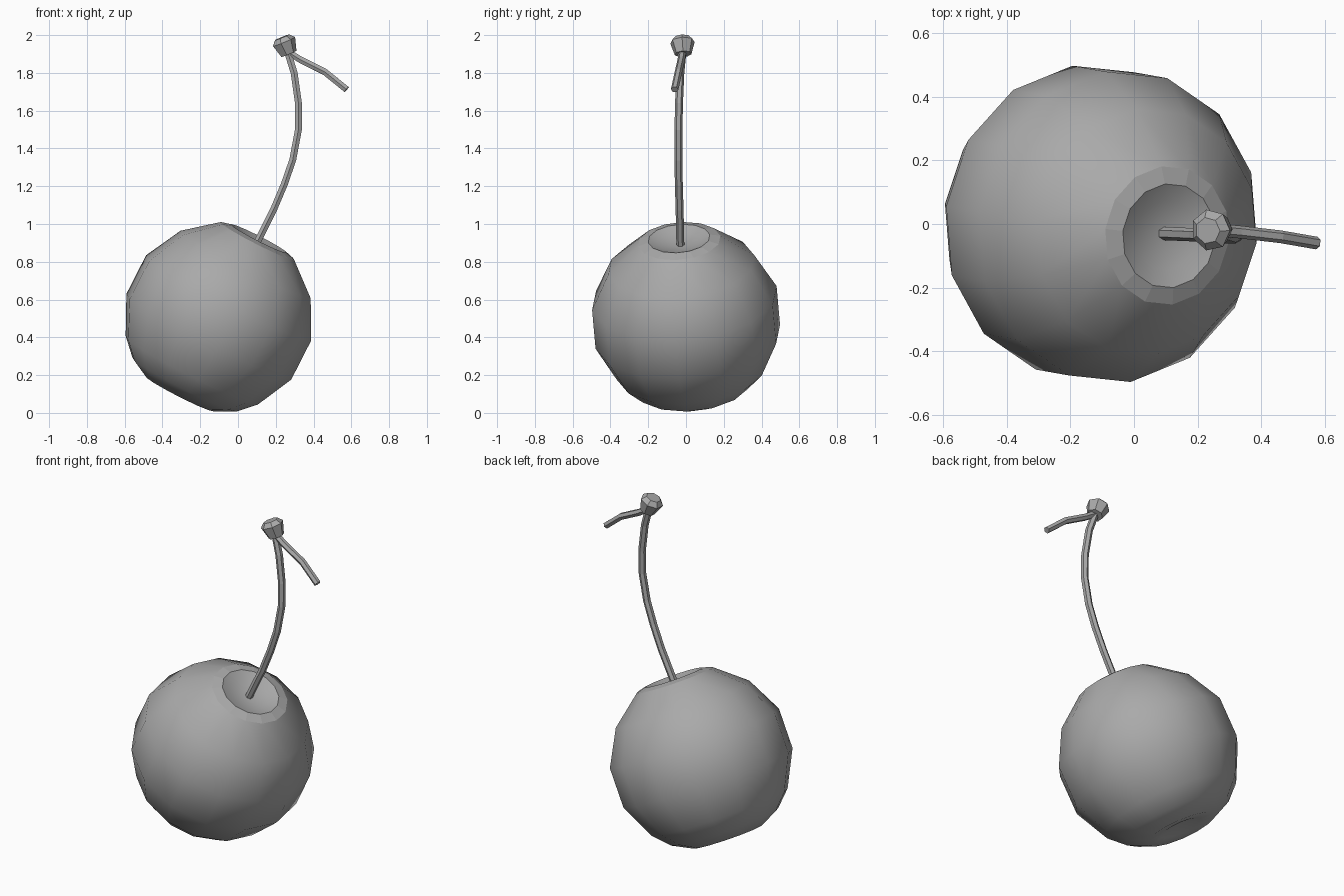
import bpy, bmesh, math
from mathutils import Vector

if "Cube" in bpy.data.objects:
    bpy.data.objects.remove(bpy.data.objects["Cube"])

# Dark grey shared by all parts
grey = bpy.data.materials.new("dark_grey")
grey.diffuse_color = (0.4, 0.4, 0.4, 1)
grey.use_nodes = True
grey.node_tree.nodes["Principled BSDF"].inputs["Base Color"].default_value = grey.diffuse_color


def loft(name, rings, flat_rows=(), smooth=False, tips=(None, None)):
    """Skin a list of vertex rings; close ends with tip points or flat caps."""
    bm = bmesh.new()
    vr = [[bm.verts.new(p) for p in r] for r in rings]
    n = len(vr[0])
    for k in range(len(vr) - 1):
        for i in range(n):
            j = (i + 1) % n
            f = bm.faces.new((vr[k][i], vr[k][j], vr[k + 1][j], vr[k + 1][i]))
            f.smooth = smooth and k not in flat_rows
    for r, tip in zip((vr[0], vr[-1]), tips):
        if tip is None:
            bm.faces.new(r)
        else:
            t = bm.verts.new(tip)
            for i in range(n):
                bm.faces.new((r[i], r[(i + 1) % n], t)).smooth = smooth
    bmesh.ops.recalc_face_normals(bm, faces=bm.faces)
    me = bpy.data.meshes.new(name)
    bm.to_mesh(me)
    bm.free()
    me.materials.append(grey)
    ob = bpy.data.objects.new(name, me)
    bpy.context.collection.objects.link(ob)
    return ob


def ring(center, axis, radius, sides, phase=0.0):
    """Circle of points around an axis, starting towards +x."""
    a = Vector(axis).normalized()
    v = (Vector((1, 0, 0)) - a * a.x).normalized()
    w = a.cross(v)
    return [Vector(center) + radius * (math.cos(t) * v + math.sin(t) * w)
            for t in (2 * math.pi * (i + phase) / sides for i in range(sides))]


def tube(name, path, radius, sides=6):
    """Faceted tube along a path; frame built from y so it stays untwisted."""
    pts = [Vector(p) for p in path]
    rings = []
    for i, p in enumerate(pts):
        d = (pts[min(i + 1, len(pts) - 1)] - pts[max(i - 1, 0)]).normalized()
        v = (Vector((0, 1, 0)) - d * d.y).normalized()
        w = d.cross(v)
        rings.append([p + radius * (math.cos(t) * v + math.sin(t) * w)
                      for t in (2 * math.pi * k / sides for k in range(sides))])
    return loft(name, rings)


# Fruit: tilted revolved profile (radius, height along axis), dimpled at both ends
C = Vector((-0.1, 0, 0.51))
U = Vector((0.454, -0.08, 0.89)).normalized()
profile = [(0.11, 0.442), (0.165, 0.465), (0.22, 0.45), (0.39, 0.31), (0.494, 0.11),
           (0.494, -0.12), (0.396, -0.32), (0.312, -0.405), (0.205, -0.46), (0.12, -0.452)]
loft("cherry_fruit", [ring(C + U * a, U, r, 14, 0.7) for r, a in profile],
     flat_rows=(1,), smooth=True, tips=(C + U * 0.422, C - U * 0.425))

# Main stem
tube("stem", [(0.095, -0.03, 0.89), (0.19, -0.034, 1.08), (0.245, -0.038, 1.21),
              (0.29, -0.04, 1.34), (0.32, -0.04, 1.5), (0.32, -0.037, 1.64),
              (0.297, -0.03, 1.8), (0.26, -0.018, 1.92)], 0.021)

# Short broken side stem
tube("side_stem", [(0.25, -0.018, 1.92), (0.33, -0.025, 1.87),
                   (0.46, -0.04, 1.805), (0.575, -0.06, 1.712)], 0.02)

# Woody knob joining the stems
B = Vector((0.268, -0.015, 1.9))
K = Vector((-0.38, -0.06, 0.92)).normalized()
loft("stem_knob", [ring(B + K * a, K, r, 7) for r, a in
                   ((0.045, 0), (0.066, 0.07), (0.042, 0.095))])
